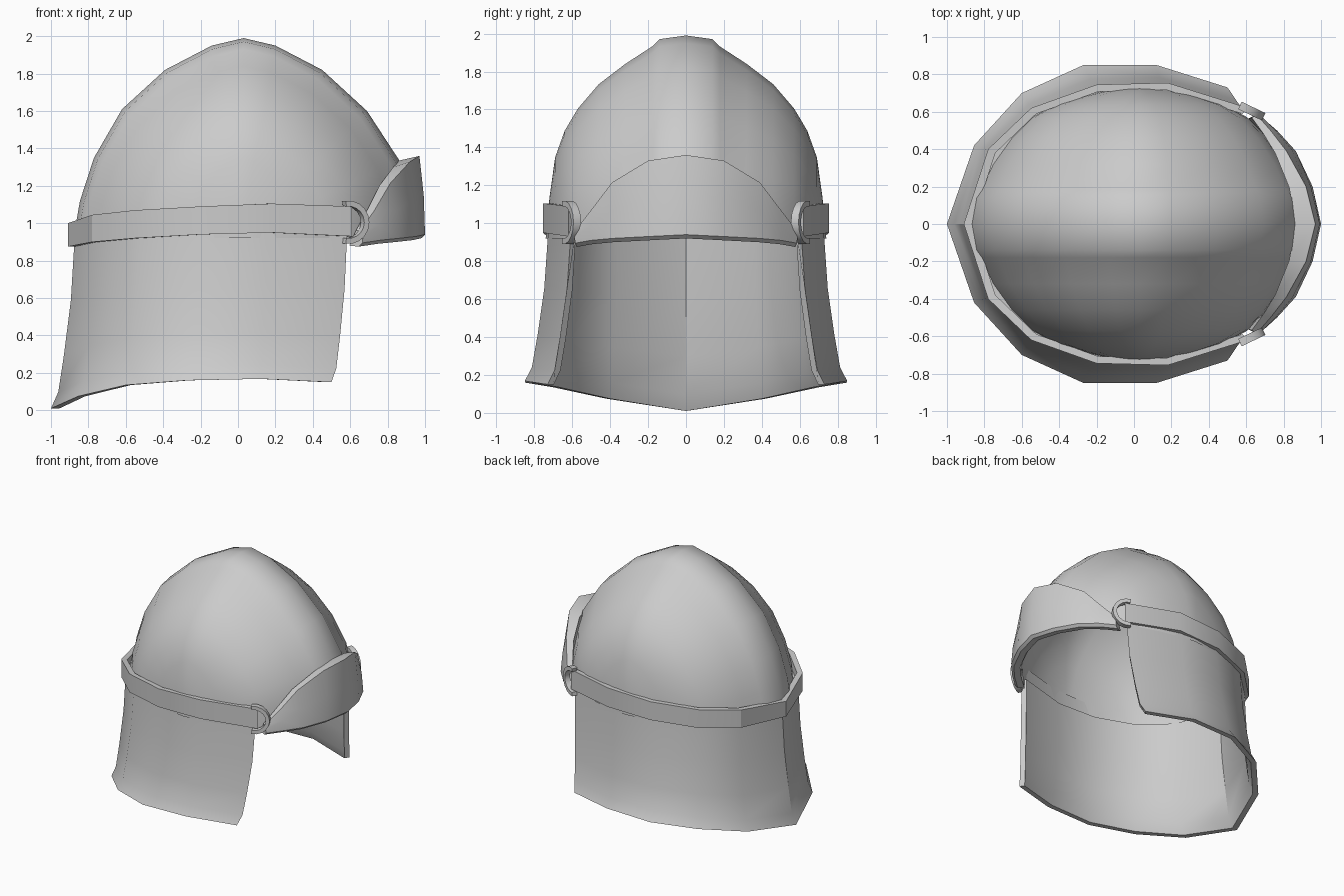
import bpy, bmesh, math
from mathutils import Vector

if "Cube" in bpy.data.objects:
    bpy.data.objects.remove(bpy.data.objects["Cube"])

steel = bpy.data.materials.new("steel_grey")
steel.diffuse_color = (0.6, 0.6, 0.6, 1)
steel.use_nodes = True
steel.node_tree.nodes["Principled BSDF"].inputs["Base Color"].default_value = steel.diffuse_color


def loft(name, sections, closed=True, angle=35):
    """Skin a list of equal-length sections; closed sections get end caps."""
    bm = bmesh.new()
    rows = [[bm.verts.new(p) for p in s] for s in sections]
    n = len(rows[0])
    for a, b in zip(rows, rows[1:]):
        for i in range(n if closed else n - 1):
            j = (i + 1) % n
            bm.faces.new((a[i], a[j], b[j], b[i]))
    if closed:
        bm.faces.new(rows[0])
        bm.faces.new(rows[-1])
    bmesh.ops.remove_doubles(bm, verts=bm.verts, dist=0.0005)
    bmesh.ops.recalc_face_normals(bm, faces=bm.faces)
    me = bpy.data.meshes.new(name)
    bm.to_mesh(me)
    bm.free()
    me.materials.append(steel)
    ob = bpy.data.objects.new(name, me)
    bpy.context.collection.objects.link(ob)
    bpy.ops.object.select_all(action='DESELECT')
    ob.select_set(True)
    bpy.context.view_layer.objects.active = ob
    bpy.ops.object.shade_smooth_by_angle(angle=math.radians(angle))
    return ob


def both_sides(half):
    """Mirror points (first one on y = 0) into a full left-right list."""
    return [(p[0], -p[1], *p[2:]) for p in half[:0:-1]] + half


# Dome: lengthwise arch scaled across the width, with a raised crest in the middle
BASE, CX = 0.92, 0.03
arch = [(-0.88, 0.92), (-0.845, 1.12), (-0.77, 1.35), (-0.62, 1.61), (-0.39, 1.82),
        (-0.14, 1.95), (0.03, 1.99), (0.20, 1.95), (0.45, 1.82), (0.69, 1.60),
        (0.86, 1.34), (0.91, 1.12), (0.93, 0.92)]
# y, length scale, height scale
stations = [(0, 1, 1), (0.14, 0.975, 0.982), (0.18, 0.945, 0.945), (0.32, 0.87, 0.86),
            (0.46, 0.76, 0.76), (0.57, 0.64, 0.64), (0.64, 0.50, 0.53), (0.69, 0.32, 0.40),
            (0.72, 0.16, 0.20), (0.74, 0, 0)]
full = [(-y, a, b) for y, a, b in stations[:0:-1]] + stations
loft("dome", [[(CX + (x - CX) * sx, y, BASE + (z - BASE) * sz) for x, z in arch]
              for y, sx, sz in full], closed=False, angle=40)

# Brow band: x, y, bottom z, top z
band = both_sides([(-0.91, 0, 0.875, 1.00), (-0.78, 0.40, 0.90, 1.045),
                   (-0.55, 0.62, 0.92, 1.07), (-0.20, 0.745, 0.94, 1.09),
                   (0.18, 0.755, 0.95, 1.105), (0.61, 0.62, 0.93, 1.09)])
k = 0.95
loft("brow_band", [[(x, y, lo), (x, y, hi), (x * k, y * k, hi), (x * k, y * k, lo)]
                   for x, y, lo, hi in band], angle=25)

# Neck guard: top x, y and flared bottom x, y, z
guard = [(-0.87, 0, -1.0, 0, 0.01), (-0.75, 0.38, -0.855, 0.42, 0.075),
         (-0.53, 0.59, -0.60, 0.70, 0.135), (-0.20, 0.71, -0.27, 0.85, 0.16),
         (0.15, 0.725, 0.12, 0.85, 0.168), (0.585, 0.605, 0.50, 0.73, 0.15)]
guard = [(x, -y, u, -v, w) for x, y, u, v, w in guard[:0:-1]] + guard
flare = [(0, 0), (0.4, 0.18), (0.7, 0.46), (0.91, 0.70), (1, 1)]
sections = []
for x, y, u, v, w in guard:
    outer = [(x + (u - x) * f, y + (v - y) * f, 0.98 + (w - 0.98) * t) for t, f in flare]
    inner = [(px * 0.955, py * 0.955, pz) for px, py, pz in reversed(outer)]
    sections.append(outer + inner)
loft("neck_guard", sections, angle=30)

# Visor: y, outer top (x, z), outer bottom (x, z), inner top (x, z)
peak = [(0, 0.97, 1.36, 1.0, 0.94, 0.86, 1.335),
        (0.20, 0.92, 1.33, 0.955, 0.93, 0.83, 1.30),
        (0.39, 0.815, 1.215, 0.865, 0.92, 0.755, 1.20),
        (0.50, 0.73, 1.07, 0.765, 0.91, 0.69, 1.07),
        (0.585, 0.655, 0.96, 0.665, 0.895, 0.63, 0.96)]
peak = [(-p[0], *p[1:]) for p in peak[:0:-1]] + peak
loft("visor", [[(it, y * 0.97, iz), (ot, y, oz), ((ot + ob) / 2 + 0.008, y * 1.005, (oz + bz) / 2),
                (ob, y, bz), (ob - 0.02, y * 0.985, bz - 0.02),
                (ob - 0.07, y * 0.95, bz - 0.015)]
               for y, ot, oz, ob, bz, it, iz in peak], angle=40)

# Hinge loops: half rings joining the band to the visor on each side
for side, label in ((-1, "right"), (1, "left")):
    along = Vector((0.90, -0.43 * side, 0))
    out = Vector((0.43, 0.90 * side, 0))
    centre = Vector((0.585, 0.625 * side, 1.005))
    ring = []
    for i in range(11):
        a = math.radians(-100 + 20 * i)
        radial = along * math.cos(a) + Vector((0, 0, math.sin(a)))
        c = centre + along * (0.105 * math.cos(a)) + Vector((0, 0, 0.10 * math.sin(a)))
        ring.append([c + radial * (0.015 * r) + out * (0.022 * o)
                     for r, o in ((-1, -1), (1, -1), (1, 1), (-1, 1))])
    loft("hinge_loop_" + label, ring, angle=35)
